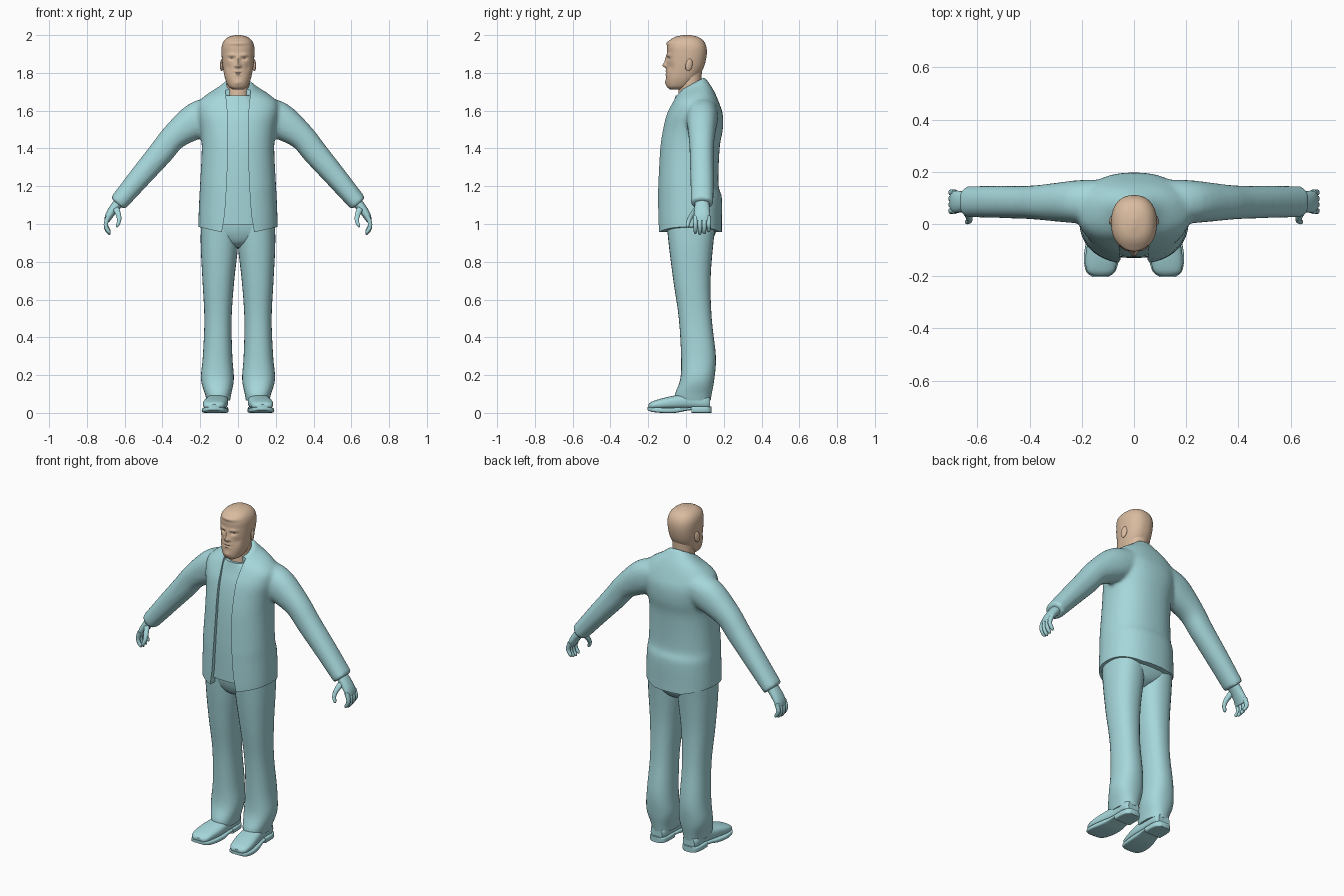
import bpy, bmesh, math
from mathutils import Vector

if "Cube" in bpy.data.objects:
    bpy.data.objects.remove(bpy.data.objects["Cube"])


def material(name, rgb):
    m = bpy.data.materials.new(name)
    m.diffuse_color = (*rgb, 1)
    m.use_nodes = True
    m.node_tree.nodes["Principled BSDF"].inputs["Base Color"].default_value = m.diffuse_color
    return m


TEAL = material("pale teal", (0.38, 0.68, 0.71))
SKIN = material("tan", (0.70, 0.50, 0.35))


def spline(keys, steps):
    """Catmull-Rom interpolation of equal-length tuples."""
    out = []
    for i in range(len(keys) - 1):
        p = [keys[max(i - 1, 0)], keys[i], keys[i + 1], keys[min(i + 2, len(keys) - 1)]]
        for s in range(steps):
            t = s / steps
            out.append([0.5 * (2 * b + (c - a) * t + (2 * a - 5 * b + 4 * c - d) * t * t
                               + (3 * b - a - 3 * c + d) * t ** 3) for a, b, c, d in zip(*p)])
    return out + [list(keys[-1])]


def skin_rings(name, rings, mat, angle=40):
    """Closed surface through rings of points."""
    bm = bmesh.new()
    vs = [[bm.verts.new(p) for p in r] for r in rings]
    n = len(vs[0])
    for a, b in zip(vs, vs[1:]):
        for i in range(n):
            bm.faces.new((a[i], a[(i + 1) % n], b[(i + 1) % n], b[i]))
    bm.faces.new(vs[0])
    bm.faces.new(vs[-1])
    bmesh.ops.recalc_face_normals(bm, faces=bm.faces)
    me = bpy.data.meshes.new(name)
    bm.to_mesh(me)
    bm.free()
    ob = bpy.data.objects.new(name, me)
    bpy.context.collection.objects.link(ob)
    me.materials.append(mat)
    smooth(ob, angle)
    return ob


def activate(ob):
    bpy.ops.object.select_all(action='DESELECT')
    ob.select_set(True)
    bpy.context.view_layer.objects.active = ob


def smooth(ob, angle=40):
    activate(ob)
    bpy.ops.object.shade_smooth_by_angle(angle=math.radians(angle))


def oval(n, e):
    f = lambda v: math.copysign(abs(v) ** (2 / e), v)
    return [(f(math.sin(2 * math.pi * i / n)), f(-math.cos(2 * math.pi * i / n))) for i in range(n)]


def loft(name, keys, mat, axis='z', n=32, steps=4, e=2.3, shape=None, angle=40):
    """Keys: position, a0, a1, b0, b1, tilt; a is x, b is y (or z for axis y)."""
    rings = []
    for p, a0, a1, b0, b1, t in spline([(*k, 0)[:6] for k in keys], steps):
        ring = []
        for u, w in oval(n, e):
            a, b = (a0 + a1) / 2 + u * (a1 - a0) / 2, (b0 + b1) / 2 + w * (b1 - b0) / 2
            q = Vector((a, b, p + t * w * (b1 - b0) / 2)) if axis == 'z' else Vector((a, p, b))
            ring.append(shape(q) if shape else q)
        rings.append(ring)
    return skin_rings(name, rings, mat, angle)


def centred(keys):
    return [(k[0], -k[1], k[1], *k[2:]) for k in keys]


def tube(name, keys, side, mat, n=20, steps=4):
    """Keys: x, y, z, half width in the xz plane, half width in y."""
    pts = spline(keys, steps)
    rings = []
    for i, (x, y, z, r, ry) in enumerate(pts):
        a, b = pts[max(i - 1, 0)], pts[min(i + 1, len(pts) - 1)]
        d = Vector((b[0] - a[0], 0, b[2] - a[2])).normalized()
        rings.append([(side * (x + u * r * -d.z), y + w * ry, z + u * r * d.x)
                      for u, w in oval(n, 2.2)])
    return skin_rings(name, rings, mat, 60)


def cutter(name, outline, y0, y1):
    return skin_rings(name, [[(x, y, z) for x, z in outline] for y in (y0, y1)], TEAL)


# Jacket: torso and sleeves fused into one soft surface
jacket = loft("jacket", centred([
    (0.90, .207, -.150, .190), (1.00, .210, -.153, .190), (1.14, .205, -.153, .190),
    (1.21, .201, -.151, .172), (1.40, .192, -.140, .178), (1.50, .200, -.125, .195),
    (1.58, .215, -.105, .195), (1.64, .212, -.075, .176), (1.685, .165, -.060, .150, .15),
    (1.72, .100, -.050, .120, .35), (1.738, .074, -.046, .098, .55)]), TEAL, n=48)
sleeves = [tube("sleeve", [
    (.12, .085, 1.590, .085, .085), (.215, .085, 1.550, .097, .083), (.335, .083, 1.465, .072, .070),
    (.410, .083, 1.375, .067, .064), (.530, .085, 1.235, .058, .062), (.638, .085, 1.107, .049, .060)],
    s, TEAL) for s in (-1, 1)]
activate(jacket)
for s in sleeves:
    s.select_set(True)
bpy.ops.object.join()
rm = jacket.modifiers.new("fuse", 'REMESH')
rm.mode, rm.voxel_size = 'VOXEL', 0.011
sm = jacket.modifiers.new("soften", 'SMOOTH')
sm.factor, sm.iterations = 0.5, 6

# Cut the open front and the dipped hem
edge = [(.09, .90), (.085, .96), (.070, 1.05), (.060, 1.2), (.052, 1.4), (.056, 1.6), (.068, 1.72), (.07, 1.85)]
front_cut = cutter("front_cutter", edge + [(-x, z) for x, z in edge[::-1]], -.3, -.02)
hem_cut = cutter("hem_cutter", [(-.3, .8), (.3, .8), (.3, .995), (.21, .985), (.09, .957),
                                (-.09, .957), (-.21, .985), (-.3, .995)], -.4, .4)
for c in (front_cut, hem_cut):
    b = jacket.modifiers.new("cut", 'BOOLEAN')
    b.operation, b.object, b.solver = 'DIFFERENCE', c, 'EXACT'
activate(jacket)
for m in [m.name for m in jacket.modifiers]:
    bpy.ops.object.modifier_apply(modifier=m)
for c in (front_cut, hem_cut):
    bpy.data.objects.remove(c)
jacket.data.materials.clear()
jacket.data.materials.append(TEAL)
smooth(jacket, 40)

# Shirt and trouser hips
loft("shirt", centred([(.995, .16, -.128, .10), (1.2, .15, -.130, .10), (1.4, .15, -.120, .10),
                       (1.55, .14, -.097, .10), (1.63, .12, -.070, .10), (1.68, .07, -.055, .09)]), TEAL, e=2.6)
loft("trouser_hips", centred([(.875, .03, -.03, .08), (.90, .09, -.070, .125), (.94, .180, -.092, .152),
                              (.985, .197, -.104, .165), (1.03, .195, -.108, .165)]), TEAL, e=2.4)


def sided(s, keys):
    return [(k[0], *sorted((s * k[1], s * k[2])), *k[3:]) for k in keys]


for s, side in ((-1, "left"), (1, "right")):
    # Trouser leg
    loft(side + "_trouser_leg", sided(s, [
        (1.02, -.005, .196, -.104, .160), (.88, .000, .197, -.090, .143), (.70, .020, .188, -.067, .130),
        (.50, .034, .178, -.038, .136), (.30, .030, .186, -.026, .158), (.18, .022, .196, -.030, .150),
        (.10, .036, .175, -.058, .136), (.065, .042, .165, -.055, .130)]), TEAL)
    # Shoe upper, front sole and heel
    loft(side + "_shoe", sided(s, [
        (-.198, .10, .155, .022, .045), (-.180, .075, .180, .020, .060), (-.130, .062, .186, .018, .076),
        (-.060, .052, .176, .018, .092), (.03, .054, .160, .020, .105), (.10, .056, .158, .018, .100),
        (.128, .070, .145, .020, .085)]), TEAL, axis='y', e=2.6)
    loft(side + "_sole", sided(s, [
        (-.203, .10, .157, .015, .032), (-.182, .072, .183, .006, .030), (-.130, .056, .192, .000, .028),
        (-.060, .050, .182, .000, .028), (-.005, .052, .168, .010, .030), (.04, .052, .164, .016, .030)]),
        TEAL, axis='y', e=5)
    loft(side + "_heel", sided(s, [
        (.030, .052, .164, .000, .034), (.085, .052, .164, .000, .034), (.120, .060, .156, .000, .034),
        (.136, .080, .138, .000, .034)]), TEAL, axis='y', e=6)
    # Hand with four curled fingers and a thumb
    tube(side + "_palm", [(.615, .085, 1.130, .030, .036), (.655, .085, 1.085, .025, .040),
                          (.682, .085, 1.045, .021, .043), (.694, .085, 1.015, .014, .040)], s, TEAL)
    for i in range(4):
        y, drop = .050 + .0235 * i, (.006, 0, .004, .014)[i]
        tube(f"{side}_finger_{i + 1}", [(.686, y, 1.040, .013, .012), (.699, y, 1.005, .012, .012),
                                        (.696, y, .972 + drop, .011, .011), (.682, y, .951 + drop, .009, .009),
                                        (.675, y, .946 + drop, .003, .003)], s, TEAL, n=10)
    tube(side + "_thumb", [(.648, .060, 1.085, .018, .018), (.632, .030, 1.045, .014, .015),
                           (.630, .014, 1.015, .011, .012), (.640, .008, .990, .008, .009),
                           (.645, .008, .984, .002, .003)], s, TEAL, n=10)

# Face relief: x, z, width, height, push along y
RELIEF = [(0, 1.840, .012, .013, -.019), (0, 1.866, .009, .024, -.011), (.013, 1.836, .007, .007, -.006),
          (.034, 1.894, .022, .008, -.007), (.033, 1.876, .015, .008, .011), (0, 1.808, .022, .005, -.005),
          (0, 1.800, .024, .0035, .005), (0, 1.792, .018, .005, -.005), (0, 1.748, .020, .014, -.006),
          (0, 1.958, .055, .011, -.009), (.052, 1.83, .018, .022, .006)]


def face(v):
    if v.y < 0.0:
        fade = min(1, -v.y / .05)
        for x, z, w, h, d in RELIEF:
            v.y += fade * d * math.exp(-((abs(v.x) - x) / w) ** 2 - ((v.z - z) / h) ** 2)
    return v


# Head, neck and ears
loft("head", centred([
    (1.712, .028, -.085, -.010), (1.728, .050, -.101, .020), (1.765, .067, -.106, .055),
    (1.81, .077, -.104, .085), (1.85, .083, -.102, .101), (1.90, .087, -.100, .110),
    (1.94, .086, -.100, .107), (1.97, .074, -.088, .092), (1.99, .050, -.058, .064),
    (2.00, .012, -.015, .025)]), SKIN, n=96, steps=8, e=2.3, shape=face, angle=60)
loft("neck", centred([(1.62, .062, -.045, .09), (1.70, .060, -.040, .085), (1.76, .060, -.035, .082),
                      (1.82, .060, -.030, .085)]), SKIN, e=2.1)
for s, side in ((-1, "left"), (1, "right")):
    bpy.ops.mesh.primitive_uv_sphere_add(segments=20, ring_count=12, radius=1, location=(s * .085, .016, 1.842))
    ear = bpy.context.object
    ear.name = side + "_ear"
    ear.scale = (.009, .019, .034)
    ear.rotation_euler = (math.radians(-12), 0, s * math.radians(18))
    ear.data.materials.append(SKIN)
    smooth(ear, 60)
